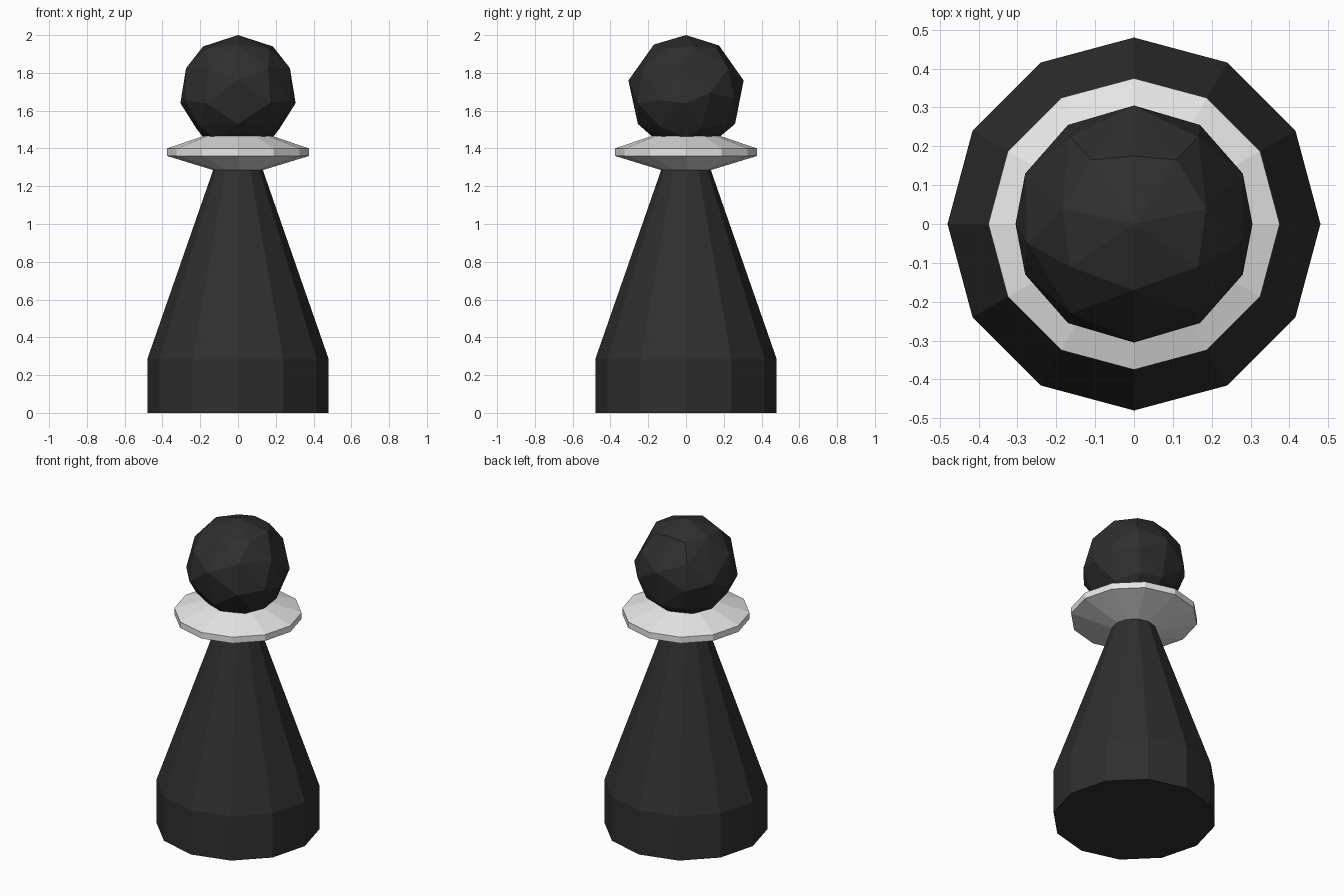
import bpy, bmesh
from math import sin, cos, pi

if "Cube" in bpy.data.objects:
    bpy.data.objects.remove(bpy.data.objects["Cube"])


def material(name, rgb):
    m = bpy.data.materials.new(name)
    m.diffuse_color = (*rgb, 1)
    m.use_nodes = True
    m.node_tree.nodes["Principled BSDF"].inputs["Base Color"].default_value = m.diffuse_color
    return m


BLACK = material("charcoal_black", (0.028, 0.028, 0.028))
WHITE = material("collar_white", (0.8, 0.8, 0.8))


def finish(bm, name, mat):
    bmesh.ops.recalc_face_normals(bm, faces=bm.faces)
    mesh = bpy.data.meshes.new(name)
    bm.to_mesh(mesh)
    bm.free()
    mesh.materials.append(mat)
    obj = bpy.data.objects.new(name, mesh)
    bpy.context.collection.objects.link(obj)
    return obj


def turned(name, profile, mat, sides=12):
    """Flat-sided turned solid from (radius, height) pairs."""
    bm = bmesh.new()
    rings = [[bm.verts.new((r * cos(2 * pi * i / sides), r * sin(2 * pi * i / sides), z))
              for i in range(sides)] for r, z in profile]
    for a, b in zip(rings, rings[1:]):
        for i in range(sides):
            j = (i + 1) % sides
            bm.faces.new((a[i], a[j], b[j], b[i]))
    bm.faces.new(rings[0][::-1])
    bm.faces.new(rings[-1])
    return finish(bm, name, mat)


# Body: straight foot and tapering cone
turned("body", [(0.48, 0), (0.48, 0.285), (0.13, 1.29)], BLACK)

# Collar: thin double-bevelled disc
turned("collar", [(0.13, 1.285), (0.375, 1.36), (0.375, 1.40), (0.185, 1.465)], WHITE)

# Head: faceted ball, half its points mirrored across x, wrapped in a hull
half = [
    (0, 0, .305), (0, -.17, .255), (.165, -.11, .235), (.185, .04, .245),
    (.11, .165, .235), (0, .175, .25),
    (0, -.305, .065), (.16, -.23, .13), (.275, -.05, .13), (.165, .225, .13), (0, .305, .065),
    (.17, -.255, -.055), (.28, -.13, -.04), (.305, 0, -.055), (.28, .13, 0), (.17, .255, -.03),
    (0, -.255, -.165), (.2, -.14, -.18), (.22, .08, -.19), (.13, .22, -.165), (0, .26, -.165),
    (.185, 0, -.235), (.13, -.12, -.24), (.13, .12, -.24), (0, -.17, -.24), (0, .17, -.24),
]
bm = bmesh.new()
for x, y, z in half:
    for s in ((1, -1) if x else (1,)):
        bm.verts.new((s * x, y, z + 1.695))
hull = bmesh.ops.convex_hull(bm, input=bm.verts)
loose = [v for v in bm.verts if not v.link_faces]
bmesh.ops.delete(bm, geom=loose, context='VERTS')
finish(bm, "head", BLACK)
